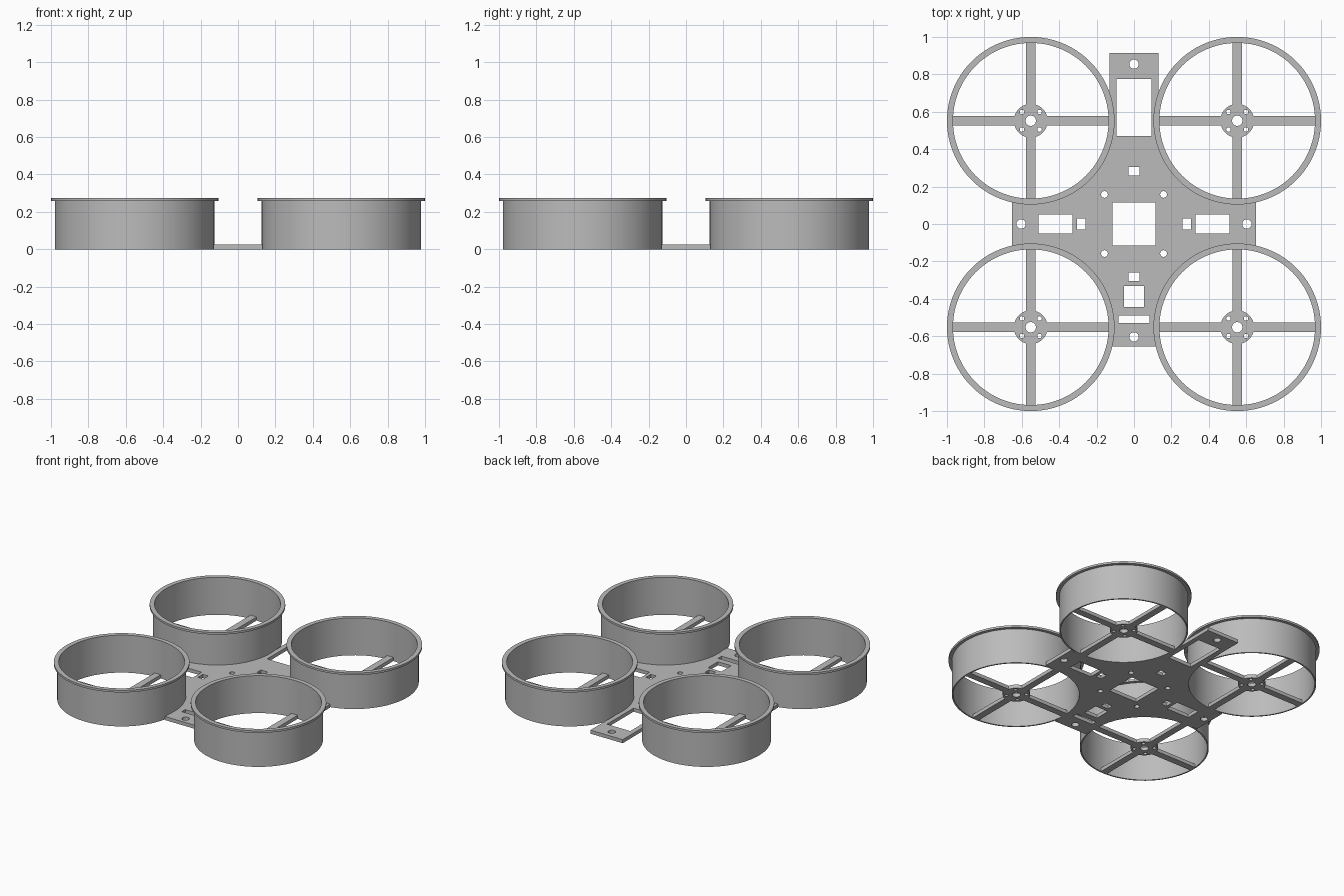
import bpy, bmesh
from math import sin, cos, pi, asin, radians
from mathutils import Matrix, Vector

old = bpy.data.objects.get("Cube")
if old:
    bpy.data.objects.remove(old, do_unlink=True)

C = 0.552            # duct centre offset on both axes
THICK = 0.026        # plate and spoke thickness
WALL_IN, WALL_OUT, RIM = 0.416, 0.426, 0.448
HEIGHT, RIM_Z = 0.273, 0.258

grey = bpy.data.materials.new("frame_grey")
grey.use_nodes = True
colour = (0.5, 0.5, 0.5, 1)
grey.diffuse_color = colour
grey.node_tree.nodes["Principled BSDF"].inputs["Base Color"].default_value = colour


def arc(cx, cy, r, a0, a1, n):
    return [(cx + r * cos(a0 + (a1 - a0) * i / n),
             cy + r * sin(a0 + (a1 - a0) * i / n)) for i in range(n + 1)]


def circle(cx, cy, r, n=32):
    return arc(cx, cy, r, 0, 2 * pi, n)[:-1]


def rect(cx, cy, w, h):
    return [(cx - w / 2, cy - h / 2), (cx + w / 2, cy - h / 2),
            (cx + w / 2, cy + h / 2), (cx - w / 2, cy + h / 2)]


def finish(name, bm):
    bmesh.ops.remove_doubles(bm, verts=bm.verts, dist=1e-5)
    bmesh.ops.recalc_face_normals(bm, faces=bm.faces)
    mesh = bpy.data.meshes.new(name)
    bm.to_mesh(mesh)
    bm.free()
    mesh.materials.clear()
    mesh.materials.append(grey)
    obj = bpy.data.objects.new(name, mesh)
    bpy.context.collection.objects.link(obj)
    bpy.ops.object.select_all(action='DESELECT')
    obj.select_set(True)
    bpy.context.view_layer.objects.active = obj
    bpy.ops.object.shade_smooth_by_angle(angle=radians(30))
    return obj


def flat_part(name, loops):
    """Extrude an outline with holes into a plate resting on z = 0."""
    curve = bpy.data.curves.new(name, 'CURVE')
    curve.dimensions = '2D'
    curve.fill_mode = 'BOTH'
    curve.extrude = THICK / 2
    for pts in loops:
        spline = curve.splines.new('POLY')
        spline.points.add(len(pts) - 1)
        for p, (x, y) in zip(spline.points, pts):
            p.co = (x, y, 0, 1)
        spline.use_cyclic_u = True
    temp = bpy.data.objects.new(name + "_curve", curve)
    bpy.context.collection.objects.link(temp)
    dg = bpy.context.evaluated_depsgraph_get()
    mesh = bpy.data.meshes.new_from_object(temp.evaluated_get(dg))
    bm = bmesh.new()
    bm.from_mesh(mesh)
    bpy.data.objects.remove(temp, do_unlink=True)
    bpy.data.meshes.remove(mesh)
    bmesh.ops.translate(bm, verts=bm.verts, vec=(0, 0, THICK / 2))
    return finish(name, bm)


# Centre plate: four arms, with concave arcs where the ducts sit
R = 0.422
HW = C - R
BACK, FRONT, SIDE = 0.915, -0.655, 0.652
outline = [(-HW, BACK), (HW, BACK)]
outline += arc(C, C, R, pi, 1.5 * pi, 32)
outline += [(SIDE, HW), (SIDE, -HW)]
outline += arc(C, -C, R, pi / 2, pi, 32)
outline += [(HW, FRONT), (-HW, FRONT)]
outline += arc(-C, -C, R, 0, pi / 2, 32)
outline += [(-SIDE, -HW), (-SIDE, HW)]
outline += arc(-C, C, R, -pi / 2, 0, 32)

holes = [rect(0, 0, 0.23, 0.23),            # central opening
         rect(0, 0.623, 0.188, 0.307),      # rear bay
         rect(0, -0.388, 0.107, 0.113),     # front bay
         rect(0, -0.509, 0.166, 0.04),      # front strap slot
         circle(0, 0.855, 0.025), circle(0, -0.604, 0.025)]
for s in (-1, 1):
    holes += [rect(0, s * 0.282, 0.058, 0.044),
              rect(s * 0.282, 0, 0.044, 0.058),
              rect(s * 0.42, 0, 0.182, 0.104),
              circle(s * 0.604, 0, 0.025)]
    holes += [circle(s * 0.158, t * 0.158, 0.018) for t in (-1, 1)]
flat_part("centre_plate", [outline] + holes)

# Motor mount: round hub with four spokes reaching the duct wall
HUB, SPOKE = 0.09, 0.025
a = asin(SPOKE / HUB)
mount = []
for k in range(4):
    turn = Matrix.Rotation(k * pi / 2, 2)
    pts = [(0.42, -SPOKE), (0.42, SPOKE)] + arc(0, 0, HUB, a, pi / 2 - a, 10)
    mount += [tuple(turn @ Vector(p)) for p in pts]
mount_loops = [mount, circle(0, 0, 0.028)]
mount_loops += [circle(s * 0.047, t * 0.047, 0.012, 20) for s in (-1, 1) for t in (-1, 1)]

# Duct: thin wall with an outward lip, lathed round z
profile = [(WALL_IN, 0), (WALL_OUT, 0), (WALL_OUT, RIM_Z),
           (RIM, RIM_Z), (RIM, HEIGHT), (WALL_IN, HEIGHT)]


def duct(name):
    bm = bmesh.new()
    vs = [bm.verts.new((r, 0, z)) for r, z in profile]
    es = [bm.edges.new((vs[i], vs[(i + 1) % len(vs)])) for i in range(len(vs))]
    bmesh.ops.spin(bm, geom=vs + es, cent=(0, 0, 0), axis=(0, 0, 1),
                   angle=2 * pi, steps=96)
    return finish(name, bm)


for end, sy in (("front", -1), ("back", 1)):
    for side, sx in (("left", 1), ("right", -1)):
        place = (sx * C, sy * C, 0)
        duct(f"{end}_{side}_duct").location = place
        flat_part(f"{end}_{side}_motor_mount", mount_loops).location = place
